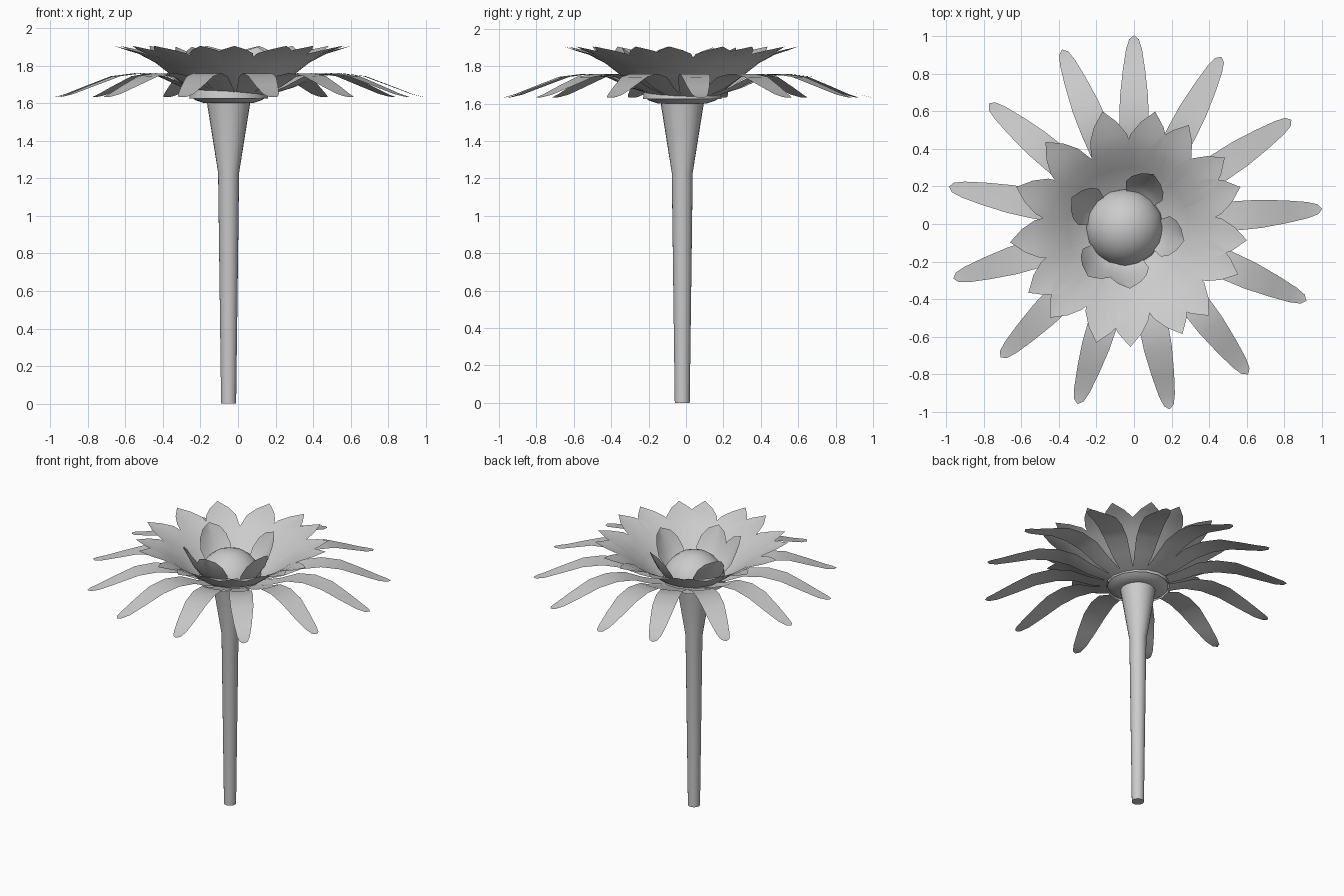
import bpy, bmesh
from math import sin, cos, radians, pi

if "Cube" in bpy.data.objects:
    bpy.data.objects.remove(bpy.data.objects["Cube"])

CX, CY = -0.05, -0.02   # stem axis


def finish(bm, name, angle=35):
    bmesh.ops.recalc_face_normals(bm, faces=bm.faces)
    me = bpy.data.meshes.new(name)
    bm.to_mesh(me)
    bm.free()
    ob = bpy.data.objects.new(name, me)
    bpy.context.collection.objects.link(ob)
    bpy.ops.object.select_all(action='DESELECT')
    ob.select_set(True)
    bpy.context.view_layer.objects.active = ob
    bpy.ops.object.shade_smooth_by_angle(angle=radians(angle))
    return ob


def lathe(name, profile, sides):
    """Spin an (r, z) profile around the stem axis."""
    bm = bmesh.new()
    rings = []
    for r, z in profile:
        if r == 0:
            rings.append([bm.verts.new((CX, CY, z))] * sides)
        else:
            rings.append([bm.verts.new((CX + r * cos(2 * pi * i / sides),
                                        CY + r * sin(2 * pi * i / sides), z))
                          for i in range(sides)])
    for a, b in zip(rings, rings[1:]):
        for i in range(sides):
            j = (i + 1) % sides
            bm.faces.new(list(dict.fromkeys((a[i], a[j], b[j], b[i]))))
    return finish(bm, name)


def petal_ring(name, angles, sections, cup, centre):
    """Petals from (r, z, half width) sections; cup lifts the petal edges."""
    bm = bmesh.new()
    for deg in angles:
        a = radians(deg)
        rows = []
        for r, z, w in sections:
            row = []
            for t in ((-1, -0.5, 0, 0.5, 1) if w else (0,)):
                rr = r - cup * w * t * t
                s = w * t
                row.append(bm.verts.new((centre[0] + rr * cos(a) - s * sin(a),
                                         centre[1] + rr * sin(a) + s * cos(a),
                                         z + cup * w * 0.4 * t * t)))
            rows.append(row)
        for p, q in zip(rows, rows[1:]):
            for i in range(4):
                if len(q) == 1:
                    bm.faces.new((p[i], p[i + 1], q[0]))
                else:
                    bm.faces.new((p[i], p[i + 1], q[i + 1], q[i]))
    return finish(bm, name, 60)


# Stem flaring into the collar under the petals
lathe("stem", [(0, 0), (0.04, 0), (0.056, 1.23), (0.115, 1.6)], 24)
lathe("collar", [(0.1, 1.6), (0.135, 1.602), (0.175, 1.615), (0.2, 1.632),
                 (0.195, 1.648), (0, 1.648)], 32)

# Domed flower centre
lathe("flower_centre", [(0.21 * cos(radians(t)), 1.625 + 0.21 * sin(radians(t)))
                        for t in range(0, 90, 15)] + [(0, 1.835)], 16)

# Long drooping outer petals
petal_ring("outer_petals",
           [4.6, 33.5, 62.4, 90, 112.4, 140.3, 168.6, 196.8, 225, 252.6,
            280.9, 307.2, 336],
           [(0.14, 1.635, 0.04), (0.3, 1.685, 0.062), (0.42, 1.74, 0.075),
            (0.55, 1.758, 0.078), (0.68, 1.742, 0.075), (0.82, 1.69, 0.06),
            (0.93, 1.648, 0.043), (0.985, 1.634, 0.026), (1.005, 1.632, 0)],
           0.05, (0, 0))

# Broad rising middle petals
petal_ring("middle_petals",
           [102.5, 77, 59.5, 36, 20, -6, -23, -47.5, -63, -89, -105.6, -131,
            -147, -173, -200, -226],
           [(0.14, 1.635, 0.05), (0.23, 1.675, 0.075), (0.32, 1.745, 0.1),
            (0.41, 1.815, 0.113), (0.5, 1.862, 0.1), (0.57, 1.883, 0.062),
            (0.635, 1.905, 0)],
           0.1, (-0.03, -0.02))

# Small upright inner petals around the dome
petal_ring("inner_petals", [62, 150, 233, 275, -12],
           [(0.13, 1.635, 0.05), (0.2, 1.68, 0.085), (0.25, 1.75, 0.11),
            (0.285, 1.82, 0.095), (0.31, 1.87, 0.06), (0.325, 1.9, 0)],
           0.25, (CX, CY))
